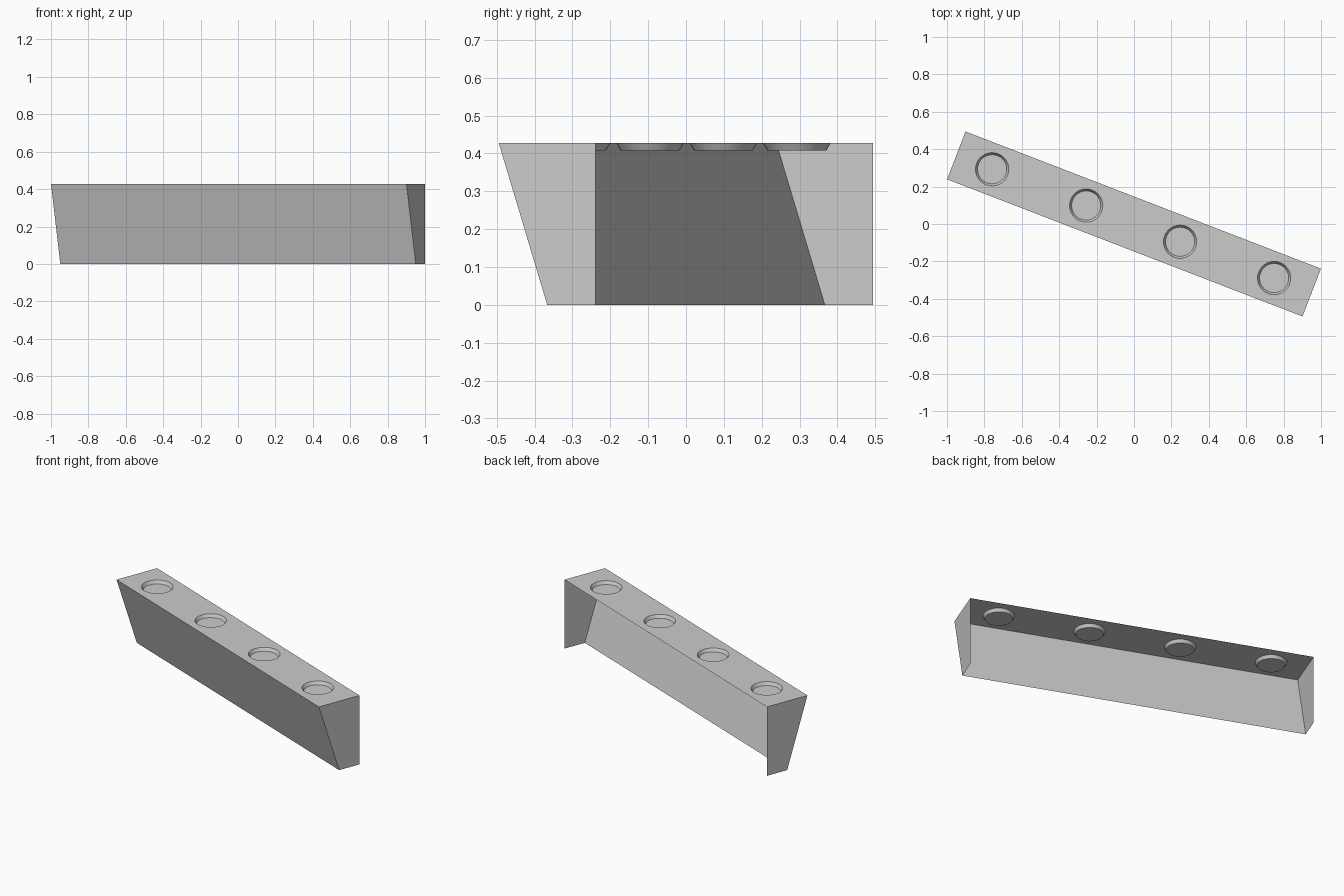
import bpy, bmesh, math
from mathutils import Vector

if "Cube" in bpy.data.objects:
    bpy.data.objects.remove(bpy.data.objects["Cube"])

ANGLE = math.radians(-21.1)    # whole fixture is turned about z
L, W, H = 1.0185, 0.137, 0.427 # half length, half width, height
R_TOP, R_LOW, DEPTH, SIDES = 0.089, 0.078, 0.019, 32
CUPS = [-0.813, -0.274, 0.264, 0.803]


def finish(name, bm):
    mesh = bpy.data.meshes.new(name)
    bm.to_mesh(mesh)
    bm.free()
    ob = bpy.data.objects.new(name, mesh)
    ob.rotation_euler.z = ANGLE
    bpy.context.collection.objects.link(ob)
    return ob


def panel(name, pts):
    bm = bmesh.new()
    bm.faces.new([bm.verts.new(p) for p in pts])
    return finish(name, bm)


def ring(bm, u, r, z):
    return [bm.verts.new((u + r * math.cos(a), r * math.sin(a), z))
            for a in (2 * math.pi * i / SIDES for i in range(SIDES))]


def loop_edges(bm, verts):
    return [bm.edges.new((a, b)) for a, b in zip(verts, verts[1:] + verts[:1])]


# top sheet with round openings
bm = bmesh.new()
rim = [bm.verts.new((x, y, H)) for x, y in ((-L, -W), (L, -W), (L, W), (-L, W))]
edges = loop_edges(bm, rim)
for u in CUPS:
    edges += loop_edges(bm, ring(bm, u, R_TOP, H))
bmesh.ops.triangle_fill(bm, edges=edges, use_beauty=True, normal=Vector((0, 0, 1)))
for f in bm.faces:
    f.normal_update()
    if f.normal.z < 0:
        f.normal_flip()
finish("top_panel", bm)

# shallow tapered recesses hanging from the openings
for i, u in enumerate(CUPS):
    bm = bmesh.new()
    hi, lo = ring(bm, u, R_TOP, H), ring(bm, u, R_LOW, H - DEPTH)
    bm.faces.new(lo)
    for k in range(SIDES):
        n = (k + 1) % SIDES
        wall = bm.faces.new((hi[n], hi[k], lo[k], lo[n]))
        wall.smooth = True
    finish(f"lamp_recess_{i + 1}", bm)

# sloping front sheet; the back and underside stay open
panel("front_panel", [(-L, 0, 0), (L, 0, 0), (L, -W, H), (-L, -W, H)])

# tapered end sheets with an upright back edge
for name, s in (("right_end", 1), ("left_end", -1)):
    pts = [(s * L, 0, 0), (s * L, W, 0), (s * L, W, H), (s * L, -W, H)]
    panel(name, pts[::s])
